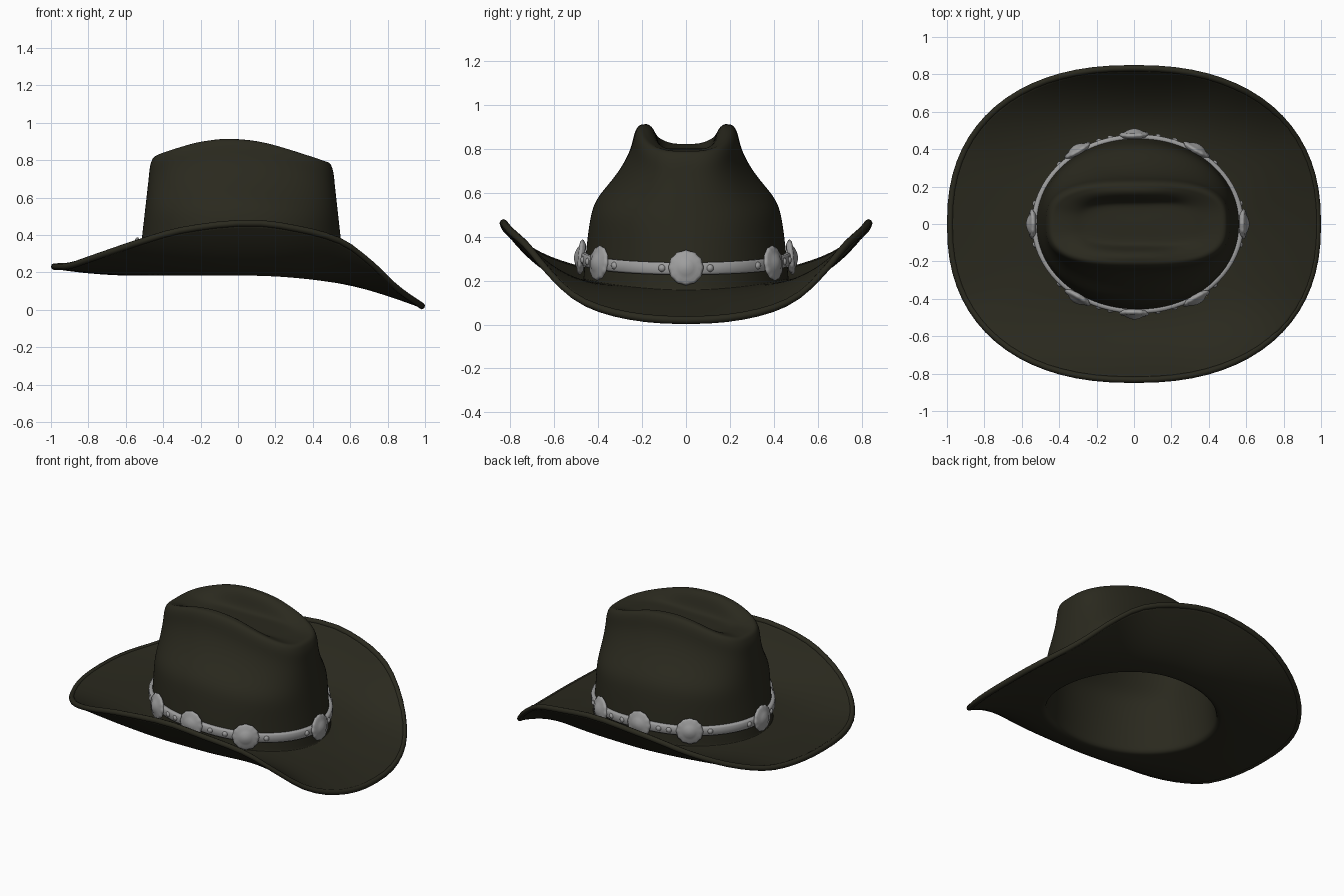
import bpy, bmesh, math
from mathutils import Vector

if "Cube" in bpy.data.objects:
    bpy.data.objects.remove(bpy.data.objects["Cube"])

SEG = 72
CX = 0.02  # crown sits slightly toward +x


def material(name, rgb):
    m = bpy.data.materials.new(name)
    m.diffuse_color = (*rgb, 1)
    m.use_nodes = True
    m.node_tree.nodes["Principled BSDF"].inputs["Base Color"].default_value = m.diffuse_color
    return m


FELT = material("dark olive felt", (0.023, 0.022, 0.013))
SILVER = material("silver grey", (0.34, 0.34, 0.34))


def interp(table, x):
    """Smooth (Catmull-Rom style) lookup in a list of (x, value)."""
    if x <= table[0][0]:
        return table[0][1]
    for i in range(len(table) - 1):
        (x0, y0), (x1, y1) = table[i], table[i + 1]
        if x <= x1:
            xa, ya = table[max(i - 1, 0)]
            xb, yb = table[min(i + 2, len(table) - 1)]
            h = x1 - x0
            t = (x - x0) / h
            m0, m1 = (y1 - ya) / (x1 - xa) * h, (yb - y0) / (xb - x0) * h
            return ((2*t**3 - 3*t**2 + 1) * y0 + (t**3 - 2*t**2 + t) * m0
                    + (3*t**2 - 2*t**3) * y1 + (t**3 - t**2) * m1)
    return table[-1][1]


def oval(a, b, n, th, cx=0.0):
    c, s = math.cos(th), math.sin(th)
    return (cx + a * math.copysign(abs(c) ** (2 / n), c),
            b * math.copysign(abs(s) ** (2 / n), s))


def make_object(name, bm, mat):
    bmesh.ops.recalc_face_normals(bm, faces=bm.faces)
    me = bpy.data.meshes.new(name)
    bm.to_mesh(me)
    bm.free()
    me.materials.append(mat)
    for p in me.polygons:
        p.use_smooth = True
    ob = bpy.data.objects.new(name, me)
    bpy.context.collection.objects.link(ob)
    return ob


def loft(name, rings, mat, closed=False, tip=None):
    """Skin a list of equal-length closed rings."""
    bm = bmesh.new()
    vs = [[bm.verts.new(p) for p in r] for r in rings]
    pairs = list(zip(vs, vs[1:])) + ([(vs[-1], vs[0])] if closed else [])
    for r0, r1 in pairs:
        for i in range(len(r0)):
            j = (i + 1) % len(r0)
            bm.faces.new((r0[i], r0[j], r1[j], r1[i]))
    if tip:
        t = bm.verts.new(tip)
        for i in range(len(vs[-1])):
            bm.faces.new((vs[-1][i], vs[-1][(i + 1) % len(vs[-1])], t))
    return make_object(name, bm, mat)


ANG = [2 * math.pi * i / SEG for i in range(SEG)]

# Shape tables: brim edge height, crown ridge height, crown half sizes
EDGE_Z = [(-1, .23), (-.9, .235), (-.8, .268), (-.53, .360), (-.3, .425), (.05, .464),
          (.3, .436), (.55, .366), (.7, .258), (.85, .115), (.985, .019)]
RIDGE_Z = [(-.46, .81), (-.42, .828), (-.3, .864), (-.2, .888), (-.05, .902), (.1, .89),
           (.2, .868), (.4, .81), (.5, .778)]
HALF_Y = [(0, .457), (.14, .448), (.36, .430), (.51, .407), (.57, .375), (.64, .332), (.71, .295),
          (.78, .265), (.86, .240), (.93, .228), (.97, .222), (1, .205)]
HALF_X = [(0, .545), (.3, .523), (.85, .484), (.94, .478), (1, .462)]
GROOVE = [(0, 0), (.5, 0), (.6, .1), (.68, .42), (.76, .82), (.87, 1.01), (1, .97)]
VALLEY = .79


def base_z(th):
    return .194 - .047 * max(0, math.cos(th)) ** 2


def edge_point(th):
    x, y = oval(.983, .833, 2.32, th)
    return Vector((x, y, interp(EDGE_Z, x)))


def ridge_z(th):
    return interp(RIDGE_Z, oval(.478, 1, 2.9, th, CX)[0])


def brim_ring(s):
    pts = []
    for th in ANG:
        x0, y0 = oval(.545, .457, 2, th, CX)
        e = edge_point(th)
        p = 2.05 - .8 * max(0, math.cos(th)) ** 6
        z0 = base_z(th)
        pts.append((x0 + (e.x - x0) * s, y0 + (e.y - y0) * s, z0 + (e.z - z0) * s ** p))
    return pts


def wall_ring(u):
    n = 2 + u * u
    return [(*oval(interp(HALF_X, u), interp(HALF_Y, u), n, th, CX),
             base_z(th) + u * (ridge_z(th) - base_z(th))) for th in ANG]


def cap_ring(r):
    return [(*oval(.462 * r, .205 * r, 3, th, CX),
             VALLEY + (ridge_z(th) - VALLEY) * interp(GROOVE, r)) for th in ANG]


# Felt body: brim, crown wall and creased top in one skin
rings = [brim_ring(s) for s in (1, .93, .85, .75, .63, .5, .37, .25, .13, .04)]
rings += [wall_ring(u) for u in (0, .04, .12, .22, .32, .4, .48, .55, .62, .69, .76, .83, .89, .94, .98, 1)]
rings += [cap_ring(r) for r in (.96, .91, .86, .8, .74, .68, .61, .5, .35, .18)]
body = loft("hat_body", rings, FELT, tip=(CX, 0, VALLEY))
sub = body.modifiers.new("smooth", 'SUBSURF')
sub.levels = sub.render_levels = 1
sol = body.modifiers.new("felt thickness", 'SOLIDIFY')
sol.thickness = .024
sol.offset = 0


def sweep(name, centre, section, mat):
    """Sweep a (outward, up) cross-section round the hat."""
    loops = [[] for _ in section]
    for th in ANG:
        p, n = centre(th)
        for k, (o, h) in enumerate(section):
            loops[k].append(p + n * o + Vector((0, 0, h)))
    return loft(name, loops, mat, closed=True)


def edge_frame(th):
    return edge_point(th), Vector((math.cos(th), math.sin(th), 0))


def band_frame(th):
    x, y = oval(.534, .447, 2, th, CX)
    n = Vector((math.cos(th) / .534, math.sin(th) / .447, 0)).normalized()
    return Vector((x, y, .304 - .048 * max(0, math.cos(th)))), n


# Rolled brim edge
sweep("brim_edge_roll", edge_frame,
      [(.017 * math.cos(k * math.pi / 4), .018 * math.sin(k * math.pi / 4)) for k in range(8)], FELT)

# Hat band
sweep("hat_band", band_frame,
      [(.004, -.027), (.026, -.029), (.033, -.02), (.033, .018), (.026, .027), (.002, .027)], SILVER)


# Round scalloped ornaments with small beads on each side
def ornament(name, th):
    p, n = band_frame(th)
    n = (n + Vector((0, 0, .1))).normalized()
    side = Vector((0, 0, 1)).cross(n).normalized()
    up = n.cross(side)
    c = p + n * .027
    rings = []
    for r, h in ((.06, -.012), (.077, 0), (.079, .007), (.068, .016), (.052, .018), (.036, .028), (.015, .035)):
        ring = []
        for i in range(48):
            a = 2 * math.pi * i / 48
            rr = r * (1 + (.025 * math.cos(12 * a) if r > .06 else 0))
            ring.append(c + side * rr * math.cos(a) + up * rr * math.sin(a) + n * h)
        rings.append(ring)
    loft(name, rings, SILVER, tip=c + n * .037)


def bead(name, th):
    p, n = band_frame(th)
    bm = bmesh.new()
    bmesh.ops.create_uvsphere(bm, u_segments=12, v_segments=8, radius=.018)
    bmesh.ops.translate(bm, verts=bm.verts, vec=p + n * .026)
    make_object(name, bm, SILVER)


for i, deg in enumerate((0, 56, 92, 125, 180, 235, 268, 304)):
    th = math.radians(deg)
    ornament(f"band_ornament_{i + 1}", th)
    for k, d in enumerate((-.23, .23)):
        bead(f"band_bead_{i + 1}_{k + 1}", th + d)
